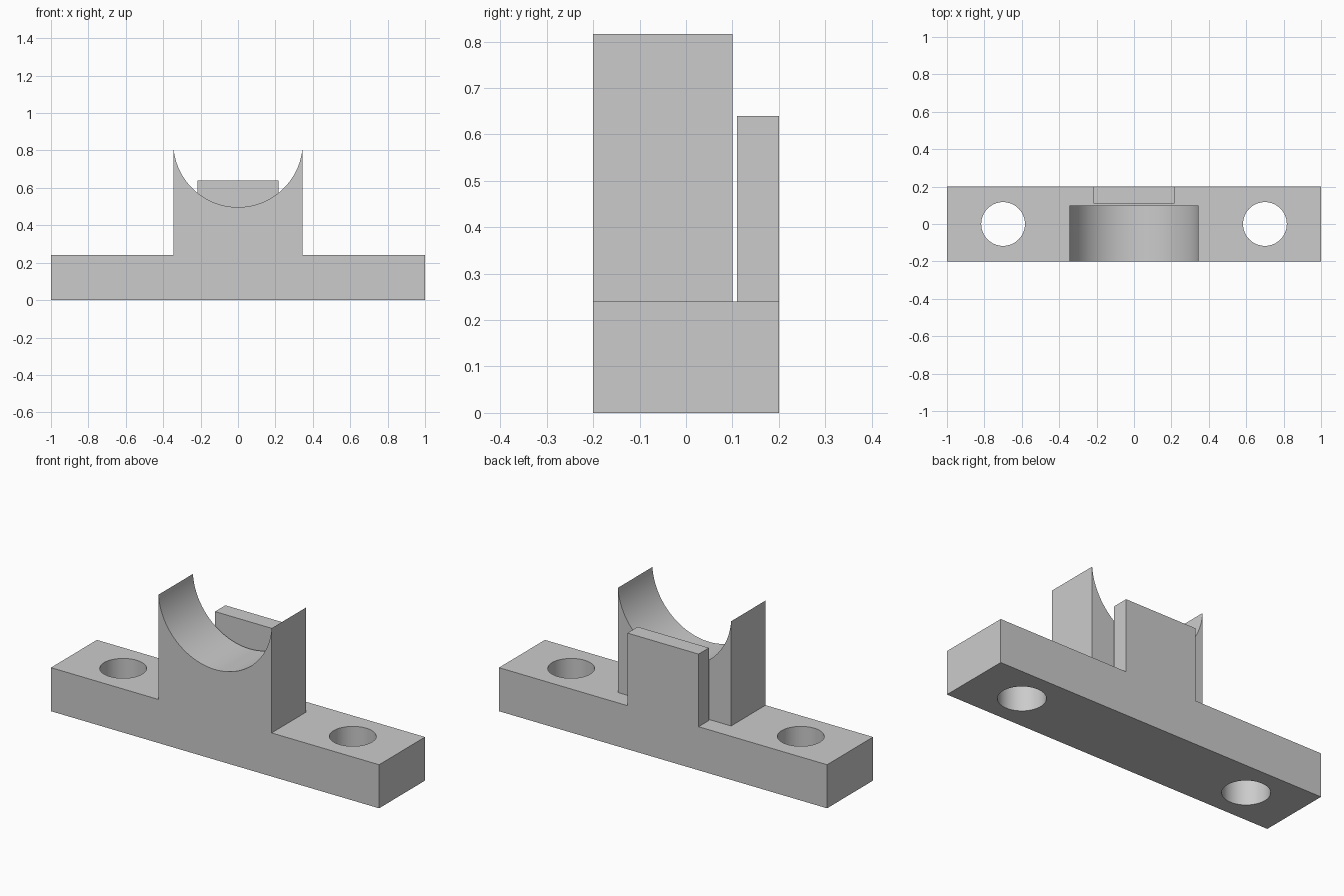
import bpy
import bmesh
from math import asin, cos, pi, sin, radians

cube = bpy.data.objects.get("Cube")
if cube:
    bpy.data.objects.remove(cube, do_unlink=True)

BASE_TOP = 0.24
HALF_WIDTH = 0.345
FRONT, BACK = -0.2, 0.2

grey = bpy.data.materials.new("plain grey")
grey.use_nodes = True
grey.diffuse_color = (0.6, 0.6, 0.6, 1)
grey.node_tree.nodes["Principled BSDF"].inputs["Base Color"].default_value = (0.6, 0.6, 0.6, 1)


def extrude_profile(name, points, y0, y1):
    """Extrude an x-z outline from y0 to y1."""
    bm = bmesh.new()
    face = bm.faces.new([bm.verts.new((x, y0, z)) for x, z in points])
    new = bmesh.ops.extrude_face_region(bm, geom=[face])["geom"]
    bmesh.ops.translate(bm, vec=(0, y1 - y0, 0),
                        verts=[v for v in new if isinstance(v, bmesh.types.BMVert)])
    bmesh.ops.recalc_face_normals(bm, faces=bm.faces)
    mesh = bpy.data.meshes.new(name)
    bm.to_mesh(mesh)
    bm.free()
    mesh.materials.append(grey)
    obj = bpy.data.objects.new(name, mesh)
    bpy.context.collection.objects.link(obj)
    return obj


def block(name, half, z0, z1, y0, y1):
    return extrude_profile(name, [(-half, z0), (half, z0), (half, z1), (-half, z1)], y0, y1)


def combine(target, tool, operation):
    """Apply a boolean and remove the tool."""
    mod = target.modifiers.new(operation, "BOOLEAN")
    mod.operation, mod.object, mod.solver = operation, tool, "EXACT"
    bpy.context.view_layer.objects.active = target
    bpy.ops.object.modifier_apply(modifier=mod.name)
    bpy.data.objects.remove(tool, do_unlink=True)


# Base bar
bracket = block("saddle_bracket", 1.0, 0, BASE_TOP, FRONT, BACK)

# Saddle with a round cradle in its top
radius, centre_z, steps = 0.346, 0.843, 64
reach = asin(HALF_WIDTH / radius)
arc = []
for i in range(steps + 1):
    a = reach * (1 - 2 * i / steps)
    arc.append((radius * sin(a), centre_z - radius * cos(a)))
outline = [(-HALF_WIDTH, 0.1), (HALF_WIDTH, 0.1)] + arc
combine(bracket, extrude_profile("saddle", outline, FRONT, 0.1), "UNION")

# Stop plate behind the saddle
combine(bracket, block("stop_plate", 0.217, 0.1, 0.64, 0.11, BACK), "UNION")

# Bolt holes
for side in (-1, 1):
    bpy.ops.mesh.primitive_cylinder_add(vertices=64, radius=0.117, depth=1,
                                        location=(0.7 * side, 0, 0.1))
    hole = bpy.context.object
    hole.name = "hole_cutter"
    hole.hide_render = True
    hole.data.materials.append(grey)
    combine(bracket, hole, "DIFFERENCE")

# Merge flush faces, then smooth the curved walls
bm = bmesh.new()
bm.from_mesh(bracket.data)
bmesh.ops.remove_doubles(bm, verts=bm.verts, dist=0.0001)
bmesh.ops.dissolve_limit(bm, angle_limit=radians(0.5), verts=bm.verts, edges=bm.edges)
bm.to_mesh(bracket.data)
bm.free()

bpy.ops.object.select_all(action="DESELECT")
bracket.select_set(True)
bpy.context.view_layer.objects.active = bracket
bpy.ops.object.shade_smooth_by_angle(angle=pi / 6)
